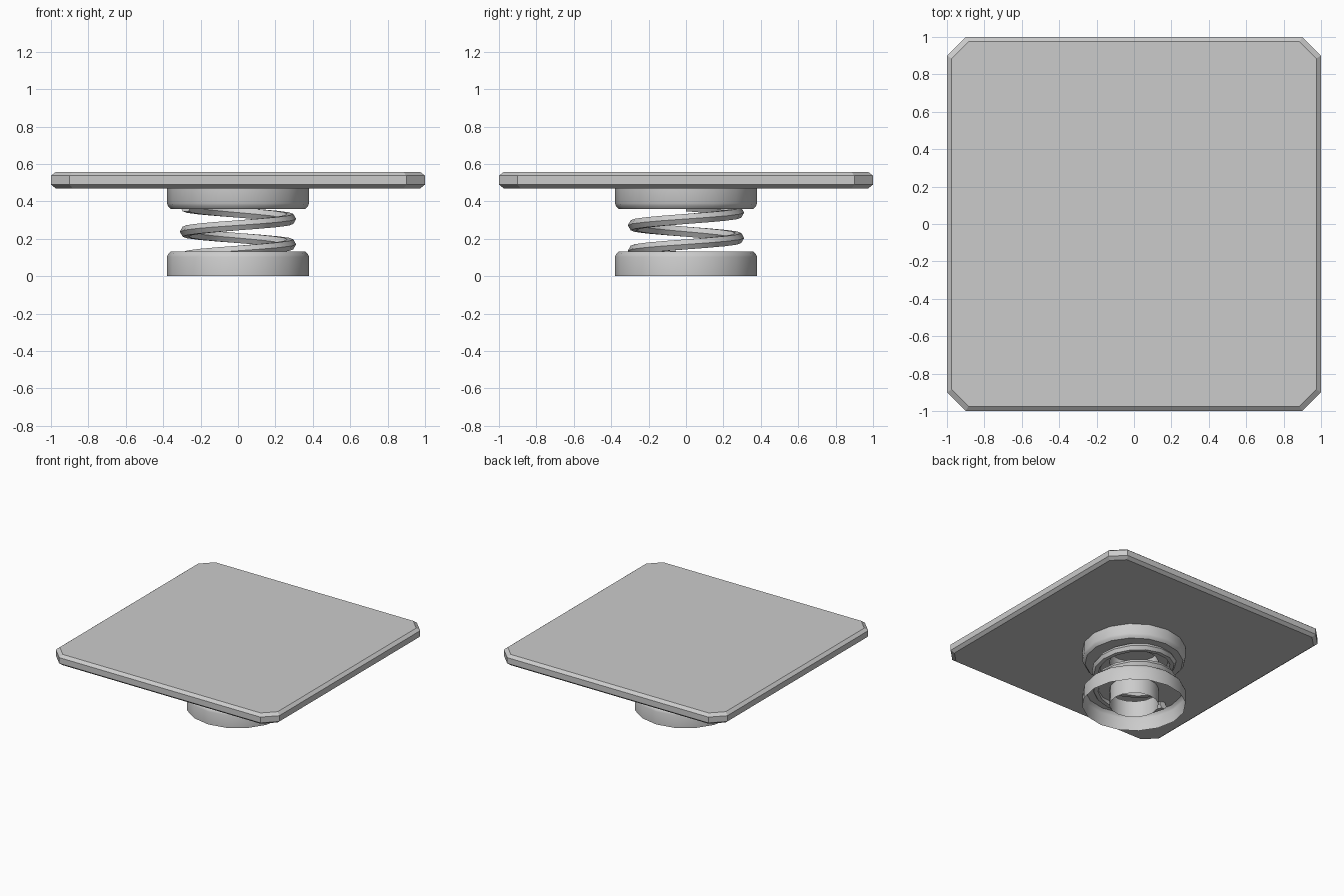
import bpy, math
from math import sin, cos, pi

if "Cube" in bpy.data.objects:
    bpy.data.objects.remove(bpy.data.objects["Cube"])


def make(name, verts, faces, smooth=None):
    me = bpy.data.meshes.new(name)
    me.from_pydata(verts, [], faces)
    me.update()
    ob = bpy.data.objects.new(name, me)
    bpy.context.collection.objects.link(ob)
    if smooth:
        bpy.ops.object.select_all(action='DESELECT')
        ob.select_set(True)
        bpy.context.view_layer.objects.active = ob
        bpy.ops.object.shade_smooth_by_angle(angle=math.radians(smooth))
    return ob


def bridge(rings, n, flip=False):
    # Quads between consecutive closed rings of n vertices
    faces = []
    for k in range(rings - 1):
        for i in range(n):
            j = (i + 1) % n
            f = (k * n + i, k * n + j, (k + 1) * n + j, (k + 1) * n + i)
            faces.append(f[::-1] if flip else f)
    return faces


# Square platform with cut corners and bevelled rim
def octagon(h, c, z):
    return [(h, -c, z), (h, c, z), (c, h, z), (-c, h, z),
            (-h, c, z), (-h, -c, z), (-c, -h, z), (c, -h, z)]


layers = [(0.975, 0.885, 0.47), (1.0, 0.9, 0.49), (1.0, 0.9, 0.537), (0.975, 0.885, 0.557)]
verts = [v for layer in layers for v in octagon(*layer)]
faces = bridge(4, 8) + [tuple(range(7, -1, -1)), tuple(range(24, 32))]
make("platform", verts, faces)


# Spring seats: hollow rings, open on the side away from the spring
def seat(name, base, direction, height, sides=16):
    profile = [(0.38, 0), (0.38, height - 0.03), (0.374, height - 0.015),
               (0.36, height), (0.18, height), (0.18, 0)]
    vs = [(r * cos(2 * pi * i / sides), r * sin(2 * pi * i / sides), base + direction * h)
          for r, h in profile for i in range(sides)]
    make(name, vs, bridge(len(profile), sides, direction < 0), 40)


seat("lower_spring_seat", 0.0, 1, 0.133)
seat("upper_spring_seat", 0.47, -1, 0.11)

# Coil spring
turns, per_turn, sides = 2, 16, 6
coil_r, wire_r, pitch = 0.28, 0.031, 0.136
verts = []
count = turns * per_turn + 1
for k in range(count):
    a = -pi + 2 * pi * k / per_turn
    z = 0.17 + pitch * a / (2 * pi)
    for i in range(sides):
        b = 2 * pi * i / sides
        r = coil_r + wire_r * cos(b)
        verts.append((r * cos(a), r * sin(a), z + wire_r * sin(b)))
faces = bridge(count, sides, True)
faces += [tuple(range(sides)), tuple(range(count * sides - 1, (count - 1) * sides - 1, -1))]
make("coil_spring", verts, faces, 40)
